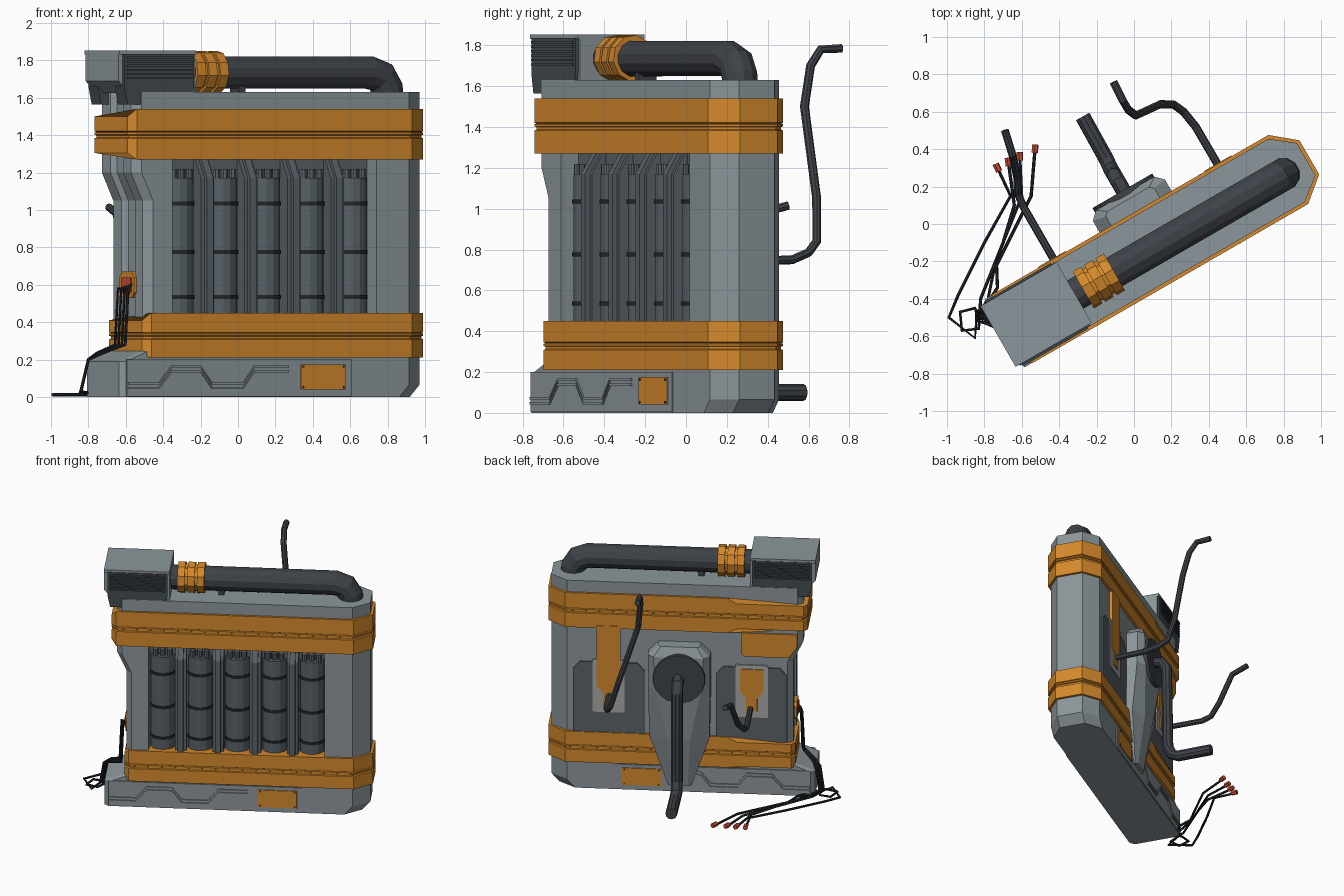
import bpy, bmesh, math
from mathutils import Vector, Matrix

if "Cube" in bpy.data.objects:
    bpy.data.objects.remove(bpy.data.objects["Cube"])

# Everything is built in a local frame (u length, v depth, z up), then turned 30 degrees
ROT = Matrix.Rotation(math.radians(30), 4, 'Z')
INV = ROT.inverted()
VM = -0.32                       # mirror of v between front and back: v' = VM - v


def mat(name, r, g, b):
    m = bpy.data.materials.new(name)
    m.diffuse_color = (r, g, b, 1)
    m.use_nodes = True
    m.node_tree.nodes["Principled BSDF"].inputs["Base Color"].default_value = m.diffuse_color
    return m


GREY = mat("steel_grey", .26, .305, .325)
ORANGE = mat("orange", .66, .25, .025)
PANEL = mat("dark_panel_grey", .10, .122, .138)
PIPE = mat("pipe_charcoal", .048, .054, .064)
LOUVRE = mat("louvre_grey", .058, .072, .08)
BLACK = mat("cable_black", .016, .019, .022)
RED = mat("plug_red", .58, .07, .03)
LIGHT = mat("light_grey", .40, .40, .39)


def finish(bm, name, m):
    bmesh.ops.recalc_face_normals(bm, faces=bm.faces)
    bm.transform(ROT)
    me = bpy.data.meshes.new(name)
    bm.to_mesh(me)
    bm.free()
    me.materials.append(m)
    ob = bpy.data.objects.new(name, me)
    bpy.context.collection.objects.link(ob)
    return ob


def loft(name, m, rings):
    """Skin equal-length closed rings of (u, v, z) and cap both ends."""
    bm = bmesh.new()
    vs = [[bm.verts.new(p) for p in r] for r in rings]
    n = len(vs[0])
    for a, b in zip(vs, vs[1:]):
        for i in range(n):
            bm.faces.new((a[i], a[(i + 1) % n], b[(i + 1) % n], b[i]))
    bm.faces.new(vs[0])
    bm.faces.new(vs[-1])
    return finish(bm, name, m)


def prism(name, m, pts, a, b, axis='v'):
    """Extrude a 2D outline along v (outline u,z) or along u (outline v,z)."""
    if axis == 'v':
        return loft(name, m, [[(p, t, q) for p, q in pts] for t in (a, b)])
    return loft(name, m, [[(t, p, q) for p, q in pts] for t in (a, b)])


def box(name, m, u0, u1, v0, v1, z0, z1):
    return prism(name, m, [(u0, z0), (u1, z0), (u1, z1), (u0, z1)], v0, v1)


def sweep(name, m, pts, r, n=8):
    """Tube with mitred bends along a path."""
    pts = [Vector(p) for p in pts]
    dirs = [(b - a).normalized() for a, b in zip(pts, pts[1:])]
    x = dirs[0].orthogonal().normalized()
    rings, prev = [], dirs[0]
    for i, p in enumerate(pts):
        t = (dirs[max(i - 1, 0)] + dirs[min(i, len(dirs) - 1)]).normalized()
        x = prev.rotation_difference(t) @ x
        y = t.cross(x)
        prev = t
        rings.append([p + r * (math.cos(k * math.tau / n) * x + math.sin(k * math.tau / n) * y) for k in range(n)])
    return loft(name, m, rings)


def world(pts):
    return [INV @ Vector(p) for p in pts]


# Base plinth with undercut right end and sloped left shoulder
def base_ring(z, left, cut=0):
    return [(left, -.33, z), (left + .03, -.355, z), (.85 - cut, -.355, z), (.97 - cut, -.26, z),
            (.97 - cut, -.06, z), (.85 - cut, .035, z), (left + .03, .035, z), (left, .01, z)]


loft("base_plinth", GREY, [base_ring(0, -.926, .06), base_ring(.065, -.926), base_ring(.19, -.926), base_ring(.245, -.79)])


# Main cabinet with a vertical channel down its left end and a chamfered right end
def body_ring(z, left):
    return [(left, -.31, z), (left + .04, -.355, z), (.85, -.355, z), (.97, -.26, z), (.97, -.06, z), (.85, .035, z),
            (left + .04, .035, z), (left, 0, z), (left, -.09, z), (left + .03, -.11, z), (left + .03, -.21, z), (left, -.23, z)]


body = loft("cabinet_body", GREY, [body_ring(.2, -.77), body_ring(1.05, -.77), body_ring(1.2, -.84), body_ring(1.63, -.84)])
cutter = box("recess_cutter", GREY, -.61, .65, -.5, -.25, .4, 1.3)
cutter.hide_render = True
mod = body.modifiers.new("recess", 'BOOLEAN')
mod.object, mod.operation, mod.solver = cutter, 'DIFFERENCE', 'EXACT'
dg = bpy.context.evaluated_depsgraph_get()
cut_mesh = bpy.data.meshes.new_from_object(body.evaluated_get(dg))
body.modifiers.clear()
body.data = cut_mesh
bpy.data.objects.remove(cutter)


# Orange belts with a seam groove, narrower at the left end and rear left
def belt(name, left, z0, z1, d0, d1):
    plan = [(left, -.335, 1), (left + .035, -.373, 0), (.86, -.373, 0), (.99, -.265, 0), (.99, -.055, 0), (.86, .053, 0),
            (-.3, .053, 0), (-.37, .053, 1), (left + .03, .053, 1), (left, .02, 1)]
    mid = (z0 + z1) / 2
    rings = []
    for z, inset in ((z0, 0), (mid - .022, 0), (mid - .018, 1), (mid - .006, 1), (mid - .002, 0),
                     (mid + .008, 0), (mid + .012, 1), (mid + .016, 0), (z1, 0)):
        s = 1 - .01 * inset
        off = d0 if z == z0 else -d1 if z == z1 else 0
        rings.append([((u - .06) * s + .06, (v + .16) * (1 - .035 * inset) - .16, z + off * k) for u, v, k in plan])
    return loft(name, ORANGE, rings)


belt("upper_belt", -.875, 1.27, 1.54, .035, .04)
belt("lower_belt", -.785, .21, .45, .012, .04)

# Recess back plate, five canisters and four dividers
box("recess_back", PANEL, -.608, .648, -.256, -.249, .41, 1.299)
for i in range(5):
    u = -.515 + i * .267
    sweep(f"canister_{i+1}", PANEL, [(u, -.24, .41), (u, -.24, 1.17)], .088, 14)
    for j, z in enumerate((.535, .775, 1.035)):
        sweep(f"canister_ring_{i+1}_{j+1}", BLACK, [(u, -.24, z - .01), (u, -.24, z + .01)], .094, 14)
    for j in (-1, 0, 1):
        sweep(f"canister_peg_{i+1}_{j+2}", PANEL, [(u + j * .05, -.285, 1.15), (u + j * .05, -.285, 1.22)], .02, 8)
for i in range(4):
    u = -.381 + i * .267
    for part, w, v in (("divider", .04, -.335), ("divider_rib", .02, -.362)):
        prism(f"{part}_{i+1}", PANEL, [(-.25, .41), (v, .41), (v, 1.17), (v + .06, 1.27), (-.25, 1.29)], u - w, u + w, 'u')

# Plinth side plates, zigzag ribs and orange badges on front and back
zig = [(-.89, .06), (-.70, .06), (-.62, .15), (-.44, .15), (-.37, .06), (-.18, .06), (-.11, .15), (.10, .15)]
for side in ("front", "back"):
    f = (lambda v: v) if side == "front" else (lambda v: VM - v)
    box(f"plinth_plate_{side}", GREY, -.895, .49, f(-.35), f(-.363), .004, .2)
    for k, dz in enumerate((-.012, .012)):
        pts = [(u, z + dz + .006) for u, z in zig] + [(u, z + dz - .006) for u, z in reversed(zig)]
        prism(f"zigzag_rib_{side}_{k+1}", GREY, pts, f(-.36), f(-.371))
    box(f"badge_{side}", ORANGE, .176, .453, f(-.36), f(-.37), .04, .175)
    for k, (u, z) in enumerate(((.19, .052), (.439, .052), (.19, .163), (.439, .163))):
        sweep(f"badge_bolt_{side}_{k+1}", BLACK, [(u, f(-.365), z), (u, f(-.374), z)], .006, 6)
    # Louvred vent on each side of the top housing
    prism(f"louvre_{side}", LOUVRE, [(-.905, 1.835), (-.905, 1.66), (-.885, 1.565), (-.49, 1.565), (-.475, 1.66), (-.475, 1.835)],
          f(-.25), f(-.352))
    for k in range(6):
        z = 1.70 + k * .022
        box(f"slat_{side}_{k+1}", LOUVRE, -.89, -.49, f(-.345), f(-.362), z, z + .011)

# Top-left exhaust housing
prism("exhaust_housing", GREY, [(-.93, 1.85), (-.93, 1.69), (-.87, 1.625), (-.46, 1.62), (-.46, 1.85)], -.335, .018)
box("housing_lid", GREY, -.93, -.46, -.345, .03, 1.83, 1.852)

# Horizontal exhaust pipe with elbow, orange clamps and support foot
sweep("exhaust_pipe", PIPE, [(-.47, -.17, 1.735), (.71, -.17, 1.735), (.785, -.17, 1.71), (.82, -.17, 1.65), (.825, -.17, 1.6)], .09, 12)
for i in range(3):
    u = -.385 + i * .07
    sweep(f"pipe_clamp_{i+1}", ORANGE, [(u - .026, -.17, 1.737), (u + .026, -.17, 1.737)], .115, 10)
sweep("clamp_core", ORANGE, [(-.4, -.17, 1.737), (-.23, -.17, 1.737)], .1, 10)
box("pipe_support", PIPE, -.12, -.08, -.22, -.12, 1.62, 1.68)

# Rear dark panels, light backing plates and orange straps
for i, (a, b) in enumerate(((.293, .806), (-.727, -.22))):
    prism(f"rear_panel_{i+1}", PANEL, [(a, .42), (b, .42), (b, .94), (b - .05, 1.0), (a + .05, 1.0), (a, .94)], .03, .046)
for i, (c, top) in enumerate(((.55, 1.29), (-.475, .99))):
    box(f"strap_backing_{i+1}", LIGHT, c - .115, c + .115, .04, .051, .61, 1.02)
    prism(f"strap_{i+1}", ORANGE, [(c - .085, top), (c + .085, top), (c + .085, .82), (c + .04, .76), (c + .04, .66),
                                   (c - .04, .66), (c - .04, .76), (c - .085, .82)], .03, .058)
prism("rear_corner_plate", ORANGE, [(-.40, 1.27), (-.80, 1.27), (-.80, 1.17), (-.74, 1.085), (-.42, 1.085), (-.40, 1.11)], .03, .046)

# Rear pylon tapering to the floor, with round flange
rings = []
for z, w, v1, w2, v2 in ((.06, .085, .055, .06, .07), (.45, .215, .08, .08, .13), (.85, .222, .12, .16, .165),
                         (1.11, .222, .125, .18, .165), (1.18, .15, .11, .13, .13)):
    c = .04
    rings.append([(c - w, .02, z), (c - w, v1, z), (c - w2, v2, z), (c + w2, v2, z), (c + w, v1, z), (c + w, .02, z)])
loft("rear_pylon", GREY, rings)
sweep("pylon_flange", PIPE, [(.035, .14, .95), (.035, .185, .95)], .187, 20)

# Main hose from the flange down to floor level, built as a ribbed bundle
path = [(.04, .17, .95), (.04, .235, .94), (.04, .275, .88), (.04, .285, .2), (.04, .32, .125), (.045, .37, .1), (.05, .635, .1)]
sweep("main_hose", PIPE, path, .042, 10)

# Two loose rear hoses
sweep("tall_hose", PIPE, world([(.47, .28, .74), (.33, .52, .75), (.265, .60, .785), (.21, .64, .84), (.14, .64, 1.05), (.01, .58, 1.5),
                                (-.03, .61, 1.7), (-.06, .66, 1.78), (-.11, .76, 1.785)]), .022, 8)
sweep("short_hose", PIPE, world([(-.40, -.24, .68), (-.59, .09, .68), (-.62, .16, .70), (-.625, .25, .78), (-.65, .37, .98),
                                 (-.69, .5, 1.015)]), .021, 8)

# Socket on the left end
prism("cable_socket", ORANGE, [(-.25, .56), (-.22, .53), (-.12, .53), (-.09, .56), (-.09, .64), (-.12, .67), (-.22, .67), (-.25, .64)],
      -.785, -.73, 'u')
prism("socket_inset", RED, [(-.22, .56), (-.12, .56), (-.12, .64), (-.22, .64)], -.792, -.75, 'u')

# Four cables dropping from the socket and trailing over the floor to red plugs
trails = (
    [(-.74, -.61), (-.85, -.61), (-.99, -.5), (-.94, -.38), (-.8, -.1), (-.66, .15), (-.725, .29)],
    [(-.85, -.45), (-.93, -.47), (-.92, -.57), (-.83, -.56), (-.82, -.4), (-.7, -.1), (-.64, .1), (-.67, .32)],
    [(-.84, -.43), (-.78, -.40), (-.74, -.2), (-.6, .15), (-.61, .35)],
    [(-.86, -.48), (-.73, -.34), (-.735, -.22), (-.55, .15), (-.53, .39)])
for i, tr in enumerate(trails):
    o = (i - 1.5) * .018
    drop = [(-.57 + o, -.55 - o, .6 + o), (-.615 + o, -.56 - o, .58), (-.63 + o, -.56 - o, .28), (-.74 + o * .5, -.53 - o, .235),
            (-.80, -.5 - o, .2), (-.84, -.49 - o, .03)]
    floor = [(x, y, .012) for x, y in (tr[1:] if i != 1 else tr)]
    sweep(f"cable_{i+1}", BLACK, world(drop + floor), .009, 6)
    a, b = Vector(floor[-2]), Vector(floor[-1])
    d = (b - a).normalized()
    sweep(f"cable_plug_{i+1}", RED, world([b - d * .01 + Vector((0, 0, .006)), b + d * .035 + Vector((0, 0, .006))]), .018, 6)
